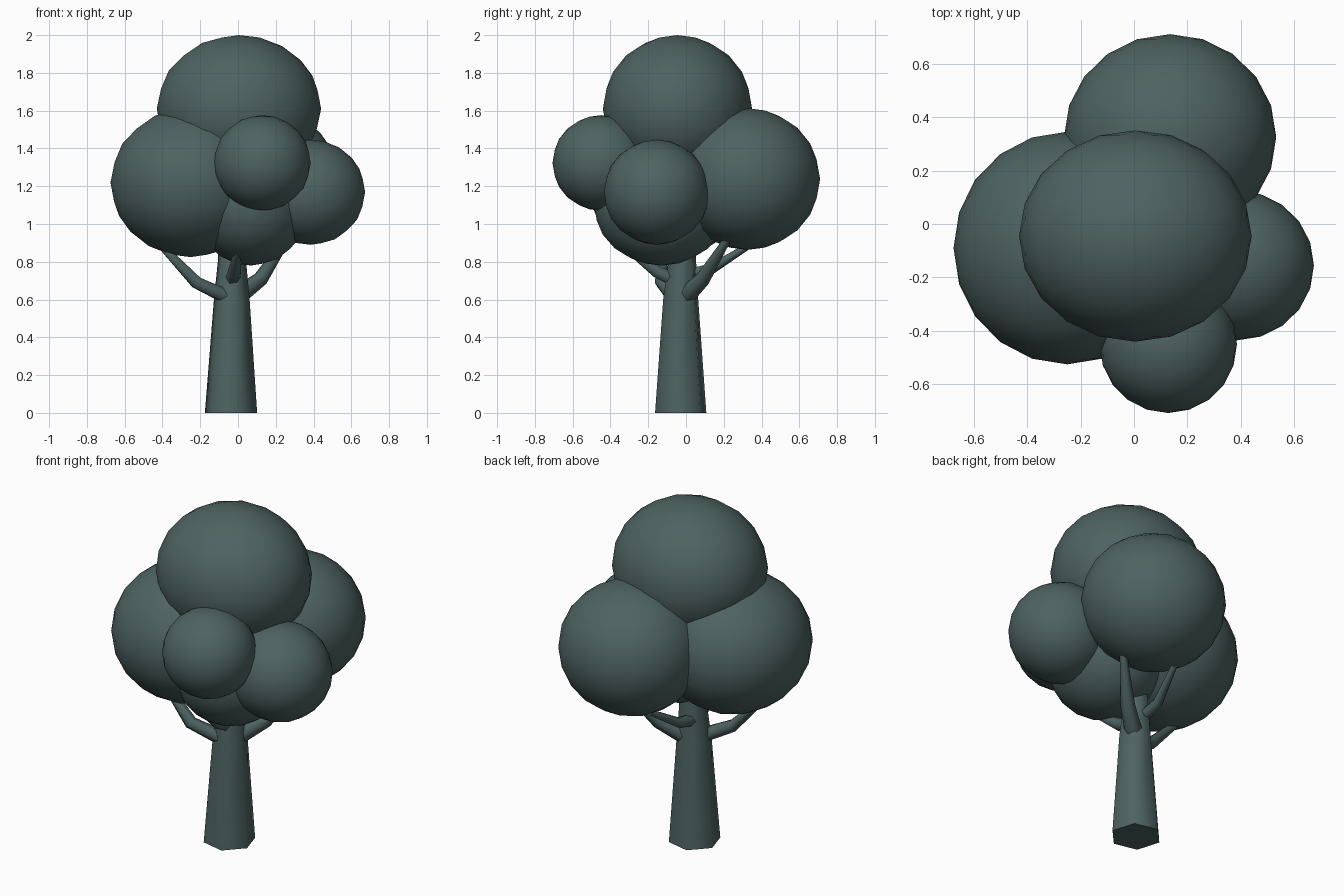
import bpy, bmesh
from math import radians, cos, sin, pi
from mathutils import Vector

if "Cube" in bpy.data.objects:
    bpy.data.objects.remove(bpy.data.objects["Cube"])

mat = bpy.data.materials.new("dark_green")
mat.diffuse_color = (0.075, 0.125, 0.12, 1)
mat.use_nodes = True
mat.node_tree.nodes["Principled BSDF"].inputs["Base Color"].default_value = mat.diffuse_color


def finish(name, bm):
    bmesh.ops.recalc_face_normals(bm, faces=bm.faces)
    me = bpy.data.meshes.new(name)
    bm.to_mesh(me)
    bm.free()
    ob = bpy.data.objects.new(name, me)
    bpy.context.collection.objects.link(ob)
    me.materials.append(mat)
    bpy.context.view_layer.objects.active = ob
    ob.select_set(True)
    bpy.ops.object.shade_smooth_by_angle(angle=radians(62))
    ob.select_set(False)
    return ob


def limb(name, points, radii, turn=0.0, sides=6):
    """Tapered six-sided tube through a few points, capped at both ends."""
    pts = [Vector(p) for p in points]
    bm = bmesh.new()
    rings = []
    for i, (p, r) in enumerate(zip(pts, radii)):
        d = (pts[min(i + 1, len(pts) - 1)] - pts[max(i - 1, 0)]).normalized()
        if len(pts) and name == "trunk":
            u, v = Vector((1, 0, 0)), Vector((0, 1, 0))
        else:
            u = d.cross(Vector((0, 0, 1))).normalized()
            v = d.cross(u)
        rings.append([bm.verts.new(p + r * (cos(a) * u + sin(a) * v))
                      for a in (turn + 2 * pi * k / sides for k in range(sides))])
    for a, b in zip(rings, rings[1:]):
        for k in range(sides):
            n = (k + 1) % sides
            bm.faces.new((a[k], a[n], b[n], b[k]))
    bm.faces.new(rings[0][::-1])
    bm.faces.new(rings[-1])
    return finish(name, bm)


def leaf_ball(name, centre, radii):
    bm = bmesh.new()
    bmesh.ops.create_icosphere(bm, subdivisions=3, radius=1.0)
    for v in bm.verts:
        v.co = Vector(c + r * x for c, r, x in zip(centre, radii, v.co))
    return finish(name, bm)


# Trunk
limb("trunk",
     [(-0.037, -0.028, 0), (-0.033, -0.028, 0.6), (-0.032, -0.02, 0.8), (-0.03, -0.02, 1.1)],
     [0.142, 0.097, 0.077, 0.06], turn=radians(47))

# Branches
limb("left_branch", [(-0.05, -0.06, 0.61), (-0.22, -0.13, 0.69), (-0.42, -0.12, 0.9)],
     [0.042, 0.036, 0.02])
limb("right_branch", [(0.0, 0.0, 0.62), (0.12, 0.09, 0.71), (0.26, 0.22, 0.92)],
     [0.05, 0.04, 0.02])
limb("front_branch", [(-0.03, -0.05, 0.7), (-0.02, -0.15, 0.745), (0.0, -0.3, 0.86)],
     [0.04, 0.036, 0.02])
limb("back_branch", [(-0.05, 0.0, 0.73), (-0.05, 0.14, 0.765), (0.0, 0.34, 0.89)],
     [0.035, 0.03, 0.018])

# Foliage
leaf_ball("top_foliage", (0.005, -0.045, 1.61), (0.435, 0.395, 0.39))
leaf_ball("left_foliage", (-0.25, -0.09, 1.22), (0.425, 0.435, 0.395))
leaf_ball("back_foliage", (0.135, 0.325, 1.238), (0.397, 0.385, 0.375))
leaf_ball("front_foliage", (0.128, -0.45, 1.323), (0.257, 0.257, 0.253))
leaf_ball("right_foliage", (0.385, -0.155, 1.168), (0.288, 0.28, 0.278))
leaf_ball("lower_foliage", (0.07, -0.13, 1.11), (0.31, 0.36, 0.33))
